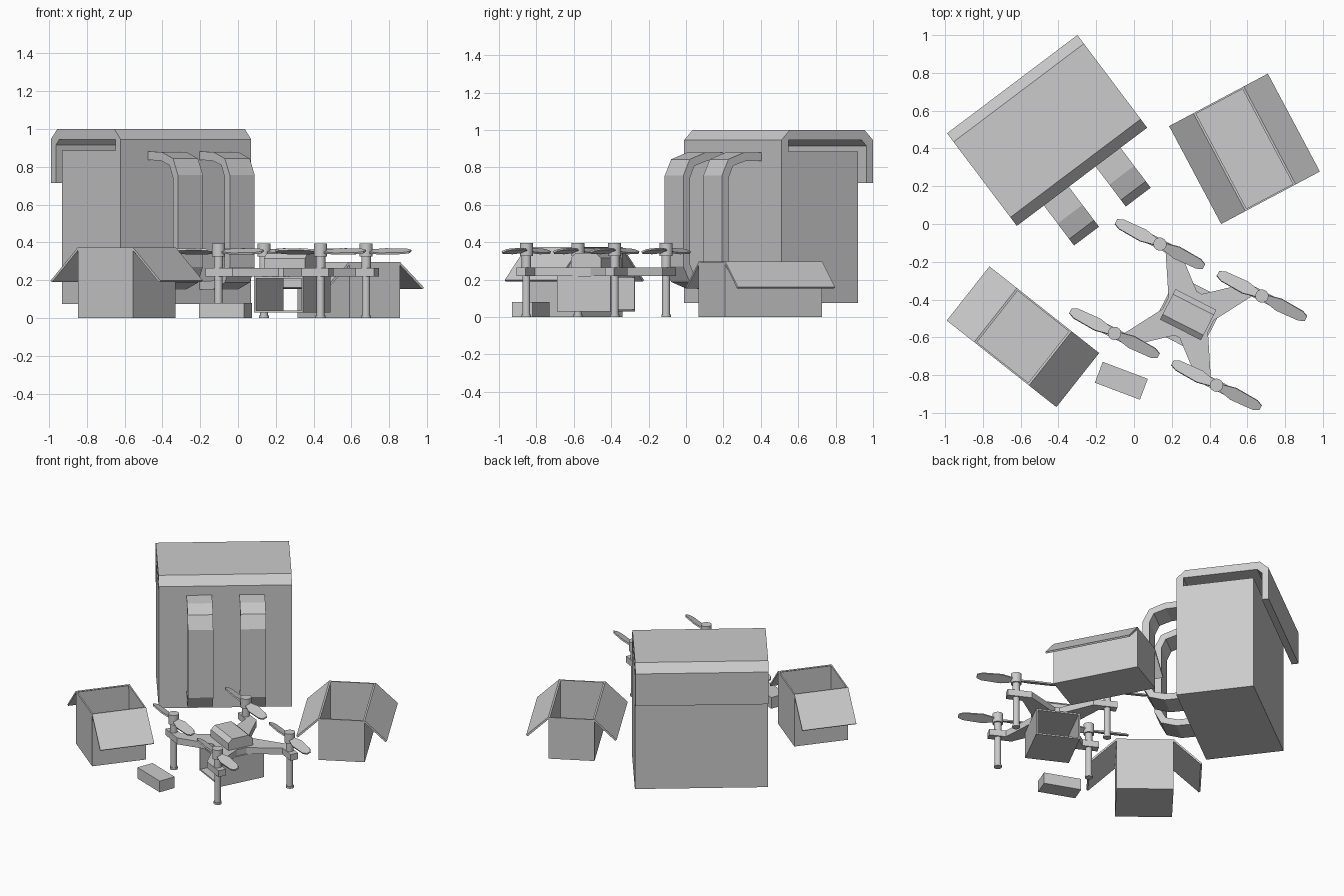
import bpy, bmesh, math
from mathutils import Matrix

if "Cube" in bpy.data.objects:
    bpy.data.objects.remove(bpy.data.objects["Cube"])

T = Matrix.Translation
def frame(x, y, deg):
    return T((x, y, 0)) @ Matrix.Rotation(math.radians(deg), 4, 'Z')
# maps a (y, z) profile so that it extrudes along local x
SIDE = Matrix(((0, 0, 1, 0), (1, 0, 0, 0), (0, 1, 0, 0), (0, 0, 0, 1)))

def finish(name, bm, m):
    bm.transform(m)
    bmesh.ops.recalc_face_normals(bm, faces=bm.faces)
    me = bpy.data.meshes.new(name)
    bm.to_mesh(me)
    bm.free()
    ob = bpy.data.objects.new(name, me)
    bpy.context.collection.objects.link(ob)
    return ob

def prism(name, pts, depth, m):
    bm = bmesh.new()
    f = bm.faces.new([bm.verts.new((x, y, -depth / 2)) for x, y in pts])
    r = bmesh.ops.extrude_face_region(bm, geom=[f])
    vs = [v for v in r['geom'] if isinstance(v, bmesh.types.BMVert)]
    bmesh.ops.translate(bm, verts=vs, vec=(0, 0, depth))
    return finish(name, bm, m)

def box(name, sx, sy, z0, z1, m, open_top=False):
    bm = bmesh.new()
    bmesh.ops.create_cube(bm, size=1)
    if open_top:
        top = [f for f in bm.faces if f.normal.z > 0.9]
        bmesh.ops.delete(bm, geom=top, context='FACES_ONLY')
    s = Matrix.Diagonal((sx, sy, z1 - z0, 1))
    return finish(name, bm, m @ T((0, 0, (z0 + z1) / 2)) @ s)

def cyl(name, r, z0, z1, m):
    bm = bmesh.new()
    bmesh.ops.create_cone(bm, cap_ends=True, segments=20, radius1=r, radius2=r, depth=z1 - z0)
    ob = finish(name, bm, m @ T((0, 0, (z0 + z1) / 2)))
    bpy.ops.object.select_all(action='DESELECT')
    ob.select_set(True)
    bpy.context.view_layer.objects.active = ob
    bpy.ops.object.shade_smooth_by_angle(angle=math.radians(35))

# Delivery backpack: body with folded-over lid in one profile
bag = frame(-0.46, 0.495, 37)
prism("backpack_body", [
    (-.307, .075), (-.307, .945), (-.25, 1), (.25, 1), (.307, .945), (.307, .715),
    (.262, .715), (.262, .915), (.232, .945), (-.26, .945), (-.26, .885),
    (.207, .885), (.207, .075)], 0.864, bag @ SIDE)

# Shoulder straps
outer = [(0, .88), (.12, .878), (.222, .843), (.265, .755),
         (.265, .27), (.222, .187), (.12, .152), (0, .15)]
inner = [(0, .195), (.11, .197), (.19, .222), (.22, .28),
         (.22, .745), (.19, .808), (.11, .833), (0, .835)]
strap = [(-.307 - f, z) for f, z in outer + inner]
for side, x in (("left", -.17), ("right", .173)):
    prism("strap_" + side, strap, 0.165, bag @ T((x, 0, 0)) @ SIDE)

# Open cardboard boxes with two folded-down flaps
def carton(name, m, length, width, h, out, drop):
    b = box(name + "_body", length, width, 0, h, m, True)
    mod = b.modifiers.new("walls", 'SOLIDIFY')
    mod.thickness = 0.013
    mod.offset = -1
    w = width / 2
    for s in (-1, 1):
        pts = [(w - .012, h), (w, h + .002), (w + out, h - drop), (w + out - .01, h - drop - .008),
               (w, h - .014)]
        prism(name + "_flap", [(s * y, z) for y, z in pts], length, m @ SIDE)

carton("wide_carton", frame(.585, .398, -62), .587, .302, .295, .145, .135)
carton("tall_carton", frame(-.588, -.597, 51.7), .365, .37, .372, .185, .175)

# Small parcel
box("small_parcel", .255, .118, 0, .08, frame(-.067, -.83, -20.7))

# Drone frame plate with four cranked arms
drone = frame(.287, -.48, -27)
quarter = [(.135, .035), (.255, .238), (.365, .238), (.365, .292), (.205, .292), (.015, .13)]
plate = []
for sx, sy in ((1, 1), (-1, 1), (-1, -1), (1, -1)):
    q = [(sx * x, sy * y) for x, y in quarter]
    plate += q if sx * sy > 0 else q[::-1]
prism("drone_frame", plate, .045, drone @ T((0, 0, .242)))

# Drone electronics housing
prism("drone_housing", [(-.09, .26), (-.09, .315), (-.06, .342), (.06, .342),
                        (.09, .315), (.09, .26)], .243, drone @ SIDE)

# Cargo sleeve, open at both ends
W, L, t = .29, .32, .01
for z0 in (.03, .21):
    box("cargo_sleeve_panel", W, L, z0, z0 + t, drone)
for s in (-1, 1):
    box("cargo_sleeve_side", t, L, .03, .22, drone @ T((s * (W - t) / 2, 0, 0)))

# Motors, legs and twisted propellers
blade = [(.0, -.016), (.03, -.02), (.10, -.036), (.23, -.029), (.262, -.014),
         (.262, .014), (.23, .029), (.10, .036), (.03, .02), (0, .016)]
for sx in (-1, 1):
    for sy in (-1, 1):
        m = drone @ T((sx * .303, sy * .265, 0))
        cyl("leg", .021, .005, .23, m)
        cyl("foot", .026, 0, .014, m)
        cyl("motor", .025, .26, .34, m)
        cyl("rotor_cap", .035, .325, .395, m)
        for a in (0, 180):
            r = Matrix.Rotation(math.radians(a), 4, 'Z') @ Matrix.Rotation(math.radians(20), 4, 'X')
            prism("propeller_blade", blade, .01, m @ T((0, 0, .352)) @ r)
